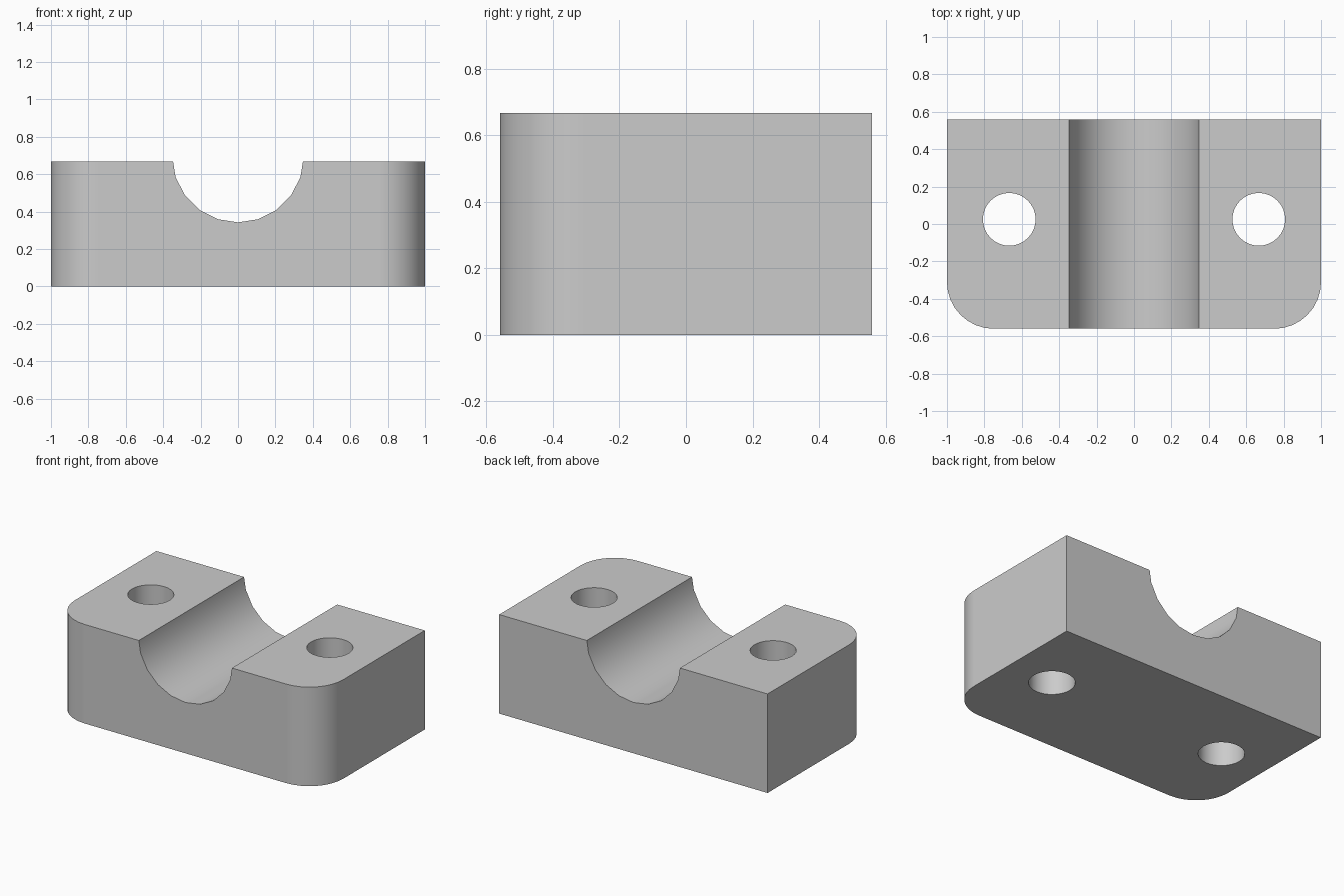
import bpy
import bmesh
from math import sin, cos, radians, pi
from mathutils import Matrix, Vector

HALF_X, HALF_Y, HEIGHT = 1.0, 0.56, 0.667
GROOVE_R, GROOVE_Z, GROOVE_STEP = 0.351, 0.693, 18
CORNER_R = 0.25
HOLE_X, HOLE_Y, HOLE_R = 0.667, 0.025, 0.141

cube = bpy.data.objects.get("Cube")
if cube:
    bpy.data.objects.remove(cube, do_unlink=True)

grey = bpy.data.materials.new("plain grey")
grey.use_nodes = True
colour = (0.6, 0.6, 0.6, 1.0)
grey.diffuse_color = colour
grey.node_tree.nodes["Principled BSDF"].inputs["Base Color"].default_value = colour


def make_object(name, bm):
    bmesh.ops.recalc_face_normals(bm, faces=bm.faces)
    mesh = bpy.data.meshes.new(name)
    bm.to_mesh(mesh)
    bm.free()
    mesh.materials.append(grey)
    obj = bpy.data.objects.new(name, mesh)
    bpy.context.collection.objects.link(obj)
    return obj


# Front profile with the round groove, extruded from front to back
rim = 0.347
arc = [(GROOVE_R * sin(radians(a)), GROOVE_Z - GROOVE_R * cos(radians(a)))
       for a in range(72, -73, -GROOVE_STEP)]
profile = ([(-HALF_X, 0), (HALF_X, 0), (HALF_X, HEIGHT), (rim, HEIGHT)]
           + arc + [(-rim, HEIGHT), (-HALF_X, HEIGHT)])
bm = bmesh.new()
face = bm.faces.new([bm.verts.new((x, -HALF_Y, z)) for x, z in profile])
grown = bmesh.ops.extrude_face_region(bm, geom=[face], use_keep_orig=True)
moved = [v for v in grown["geom"] if isinstance(v, bmesh.types.BMVert)]
bmesh.ops.translate(bm, verts=moved, vec=Vector((0, 2 * HALF_Y, 0)))
bmesh.ops.recalc_face_normals(bm, faces=bm.faces)

# Rounded front corners
corners = [e for e in bm.edges
           if all(abs(v.co.x) > HALF_X - 0.01 and v.co.y < 0 for v in e.verts)
           and abs(e.verts[0].co.z - e.verts[1].co.z) > 0.1]
bmesh.ops.bevel(bm, geom=corners, offset=CORNER_R, offset_type='OFFSET',
                segments=8, profile=0.5, affect='EDGES')
block = make_object("clamp_block", bm)

# Bolt holes through both sides
bm = bmesh.new()
for side in (-1, 1):
    bmesh.ops.create_cone(bm, cap_ends=True, segments=32, radius1=HOLE_R,
                          radius2=HOLE_R, depth=2 * HEIGHT,
                          matrix=Matrix.Translation((side * HOLE_X, HOLE_Y, HEIGHT / 2)))
cutter = make_object("hole_cutter", bm)
cutter.hide_render = True

bpy.ops.object.select_all(action='DESELECT')
block.select_set(True)
bpy.context.view_layer.objects.active = block
cut = block.modifiers.new("bolt holes", 'BOOLEAN')
cut.operation = 'DIFFERENCE'
cut.solver = 'EXACT'
cut.object = cutter
bpy.ops.object.modifier_apply(modifier=cut.name)
bpy.data.objects.remove(cutter, do_unlink=True)

# Smooth curves, crisp edges and flat large faces
bpy.ops.object.shade_smooth_by_angle(angle=radians(30))
weighted = block.modifiers.new("flat faces", 'WEIGHTED_NORMAL')
weighted.keep_sharp = True
